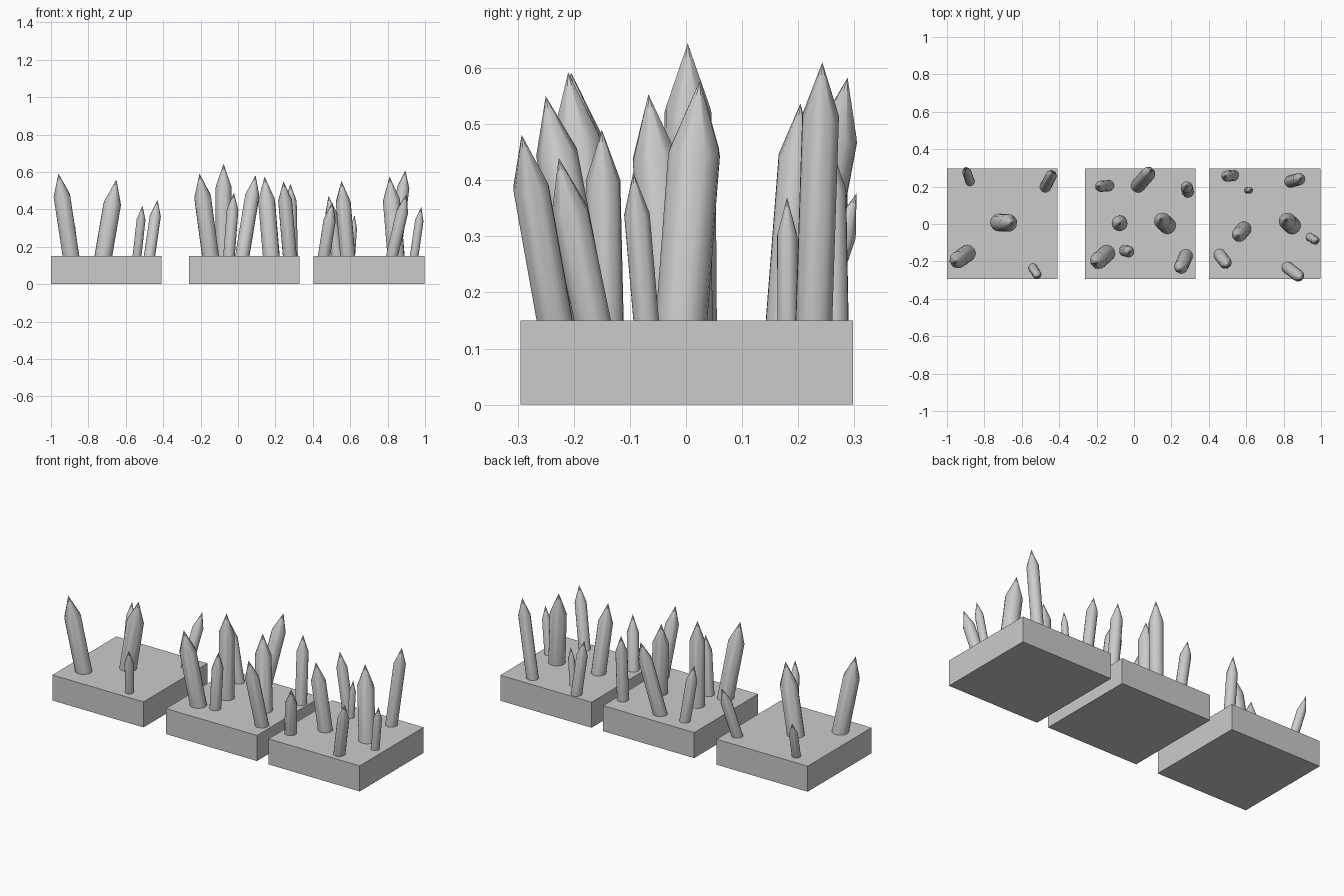
import bpy, bmesh, math
from mathutils import Vector

if "Cube" in bpy.data.objects:
    bpy.data.objects.remove(bpy.data.objects["Cube"])

BASE_TOP = 0.15
Y0, Y1 = -0.295, 0.298
SIDES = 16


def slab(name, x0, x1):
    bpy.ops.mesh.primitive_cube_add(size=1, location=((x0 + x1) / 2, (Y0 + Y1) / 2, BASE_TOP / 2))
    ob = bpy.context.object
    ob.name = name
    ob.scale = (x1 - x0, Y1 - Y0, BASE_TOP)
    bpy.ops.object.transform_apply(location=False, rotation=False, scale=True)


def spike(name, bx, by, tx, ty, tz, r):
    """Leaning stake: round shaft, scalloped shoulder, carved point."""
    foot, tip = Vector((bx, by, BASE_TOP)), Vector((tx, ty, tz))
    axis = tip - foot
    rot = axis.to_track_quat('Z', 'Y')
    length, sink = axis.length, 0.03
    shoulder = length - (0.03 + 2.1 * r)
    bm = bmesh.new()
    low, high = [], []
    for i in range(SIDES):
        a = 2 * math.pi * i / SIDES
        c, s = r * math.cos(a), r * math.sin(a)
        notch = 0.14 * r * (1 if i % 2 else -1)
        low.append(bm.verts.new(rot @ Vector((c, s, -sink)) + foot))
        high.append(bm.verts.new(rot @ Vector((c, s, shoulder + notch)) + foot))
    apex = bm.verts.new(tip)
    for i in range(SIDES):
        j = (i + 1) % SIDES
        bm.faces.new((low[i], low[j], high[j], high[i]))
        bm.faces.new((high[i], high[j], apex))
    bm.faces.new(low[::-1])
    me = bpy.data.meshes.new(name)
    bm.to_mesh(me)
    bm.free()
    ob = bpy.data.objects.new(name, me)
    bpy.context.collection.objects.link(ob)
    bpy.ops.object.select_all(action='DESELECT')
    ob.select_set(True)
    bpy.context.view_layer.objects.active = ob
    bpy.ops.object.shade_smooth_by_angle(angle=math.radians(24))


# each trap: slab x range, then spikes (foot x, foot y, tip x, tip y, tip z, radius)
traps = {
    "sparse": ((-1.0, -0.408), [
        (-0.893, -0.158, -0.96, -0.205, 0.592, 0.045),
        (-0.72, 0.008, -0.65, 0.005, 0.56, 0.047),
        (-0.54, -0.235, -0.51, -0.285, 0.42, 0.024),
        (-0.473, 0.2, -0.43, 0.283, 0.45, 0.03),
        (-0.877, 0.228, -0.902, 0.304, 0.377, 0.024)]),
    "dense": ((-0.262, 0.33), [
        (-0.147, -0.158, -0.206, -0.21, 0.592, 0.045),
        (-0.137, 0.205, -0.193, 0.2, 0.487, 0.03),
        (-0.077, 0.005, -0.077, 0.003, 0.644, 0.042),
        (-0.048, -0.142, -0.022, -0.15, 0.49, 0.031),
        (0.023, 0.207, 0.094, 0.288, 0.583, 0.038),
        (0.178, -0.008, 0.142, 0.026, 0.576, 0.045),
        (0.288, 0.174, 0.28, 0.204, 0.537, 0.032),
        (0.277, -0.173, 0.243, -0.25, 0.55, 0.037)]),
    "crowded": ((0.405, 0.998), [
        (0.53, 0.26, 0.484, 0.254, 0.473, 0.03),
        (0.608, 0.181, 0.623, 0.18, 0.37, 0.018),
        (0.587, -0.027, 0.553, -0.067, 0.553, 0.04),
        (0.46, -0.167, 0.505, -0.227, 0.44, 0.033),
        (0.845, -0.008, 0.81, 0.024, 0.576, 0.046),
        (0.838, 0.228, 0.895, 0.243, 0.61, 0.033),
        (0.942, -0.071, 0.98, -0.094, 0.414, 0.023),
        (0.823, -0.234, 0.9, -0.293, 0.481, 0.032)]),
}

for label, (xr, spikes) in traps.items():
    slab(label + "_base", *xr)
    for n, data in enumerate(spikes):
        spike(f"{label}_spike_{n + 1}", *data)
